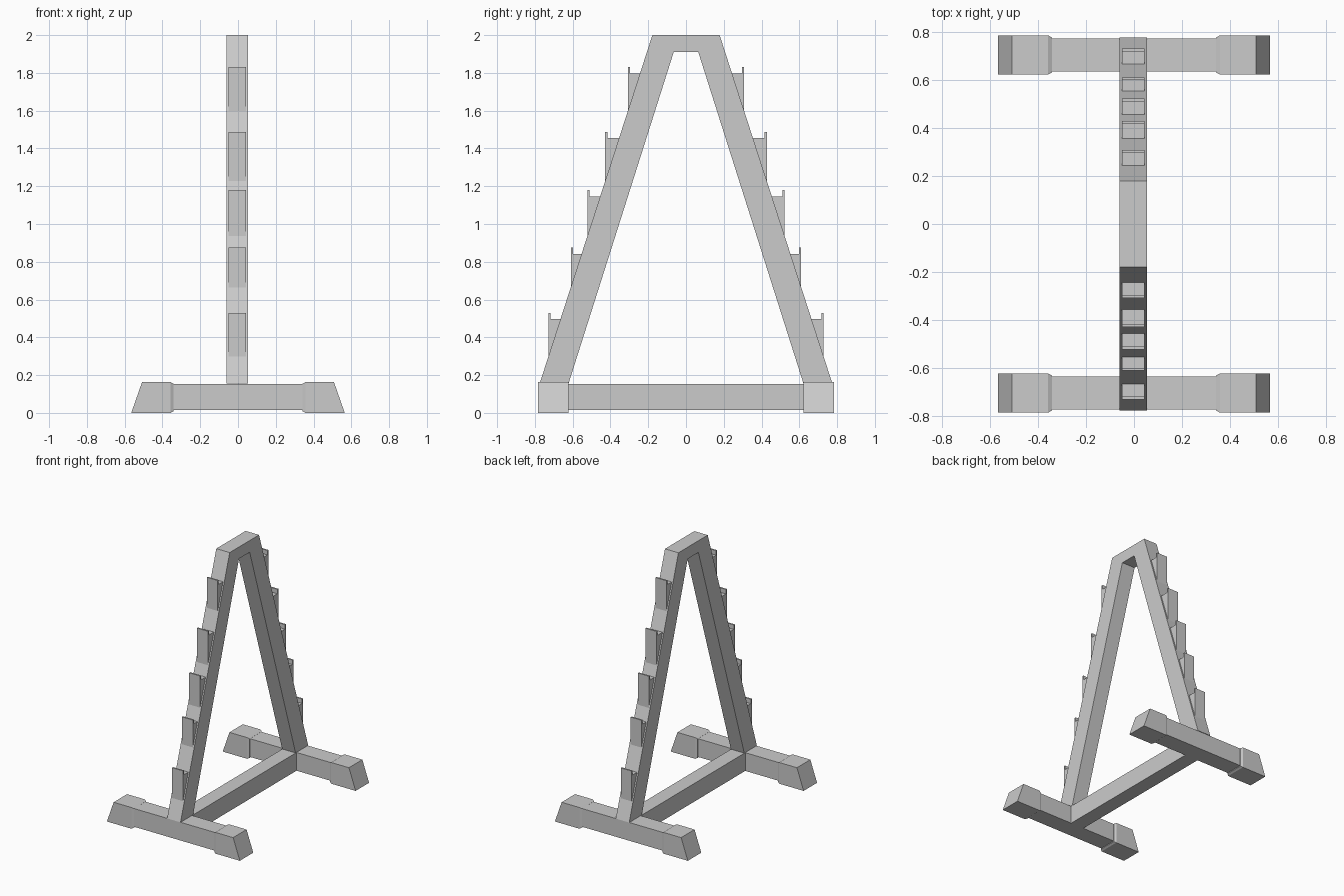
import bpy

cube = bpy.data.objects.get("Cube")
if cube:
    bpy.data.objects.remove(cube, do_unlink=True)

grey = bpy.data.materials.new("light_grey_steel")
grey.use_nodes = True
colour = (0.6, 0.6, 0.6, 1)
grey.diffuse_color = colour
grey.node_tree.nodes["Principled BSDF"].inputs["Base Color"].default_value = colour

MID = -0.003       # frame centre across x
HALF = 0.057       # half width of the steel tube
BAR_Y = 0.703      # centre line of each foot bar


def loft(name, rings):
    """Skin equal-length rings of points and cap both ends."""
    n = len(rings[0])
    verts = [p for ring in rings for p in ring]
    faces = [tuple(range(n))[::-1], tuple(range(len(verts) - n, len(verts)))]
    for r in range(len(rings) - 1):
        for i in range(n):
            j = (i + 1) % n
            faces.append((r * n + i, r * n + j, (r + 1) * n + j, (r + 1) * n + i))
    mesh = bpy.data.meshes.new(name)
    mesh.from_pydata(verts, [], faces)
    mesh.materials.append(grey)
    obj = bpy.data.objects.new(name, mesh)
    bpy.context.collection.objects.link(obj)
    # Make all normals point outwards
    import bmesh
    bm = bmesh.new()
    bm.from_mesh(mesh)
    bmesh.ops.recalc_face_normals(bm, faces=bm.faces)
    bm.to_mesh(mesh)
    bm.free()
    return obj


def side_profile(name, points, half):
    """Extrude a (y, z) outline across x."""
    return loft(name, [[(MID + s * half, y, z) for y, z in points] for s in (-1, 1)])


def box(name, x0, x1, y0, y1, z0, z1):
    return loft(name, [[(x, y0, z0), (x, y1, z0), (x, y1, z1), (x, y0, z1)]
                       for x in (x0, x1)])


def leg_y(z):
    """Distance of the leg's outer face from the centre at a height."""
    return 0.178 + (2.0 - z) * 0.3236


# A-shaped upright, bent from one tube
half_outline = [(leg_y(0.155), 0.155), (0.178, 2.0)]
inner = [(0.065, 1.91), (0.622, 0.155)]
outline = ([(-y, z) for y, z in half_outline] + [(y, z) for y, z in half_outline[::-1]]
           + [(y, z) for y, z in inner[::-1]] + [(-y, z) for y, z in inner])
side_profile("a_frame", outline, HALF)

# Rail along the floor between the feet
box("base_rail", MID - HALF, MID + HALF, -0.635, 0.635, 0.014, 0.154)

for sy, end in ((-1, "front"), (1, "back")):
    # Cross bar
    box(end + "_foot_bar", -0.5, 0.5, sy * BAR_Y - 0.069, sy * BAR_Y + 0.069, 0.014, 0.154)

    # End caps with a chamfered lip and a sloping end
    for sx, side in ((-1, "right"), (1, "left")):
        rings = []
        for x_low, x_top, h in ((0.342, 0.342, 0.073), (0.357, 0.357, 0.0815),
                                (0.565, 0.508, 0.0815)):
            y0, y1 = sy * BAR_Y - h, sy * BAR_Y + h
            z0, z1 = 0.0815 - h, 0.0815 + h
            rings.append([(sx * x_low, y0, z0), (sx * x_low, y1, z0),
                          (sx * x_top, y1, z1), (sx * x_top, y0, z1)])
        loft(f"{end}_{side}_foot_cap", rings)

    # Wedge-shaped weight hooks with a thin upright lip
    for k, (top, y) in enumerate([(0.53, 0.729), (0.875, 0.610), (1.18, 0.522),
                                  (1.488, 0.428), (1.832, 0.308)]):
        shelf = top - 0.034
        foot = 2.0 - (y - 0.178) / 0.3236
        pts = [(y, foot), (y, top), (y - 0.012, top), (y - 0.012, shelf),
               (leg_y(shelf) - 0.01, shelf), (y - 0.01, foot)]
        side_profile(f"{end}_hook_{k + 1}", [(sy * a, z) for a, z in pts], 0.046)
